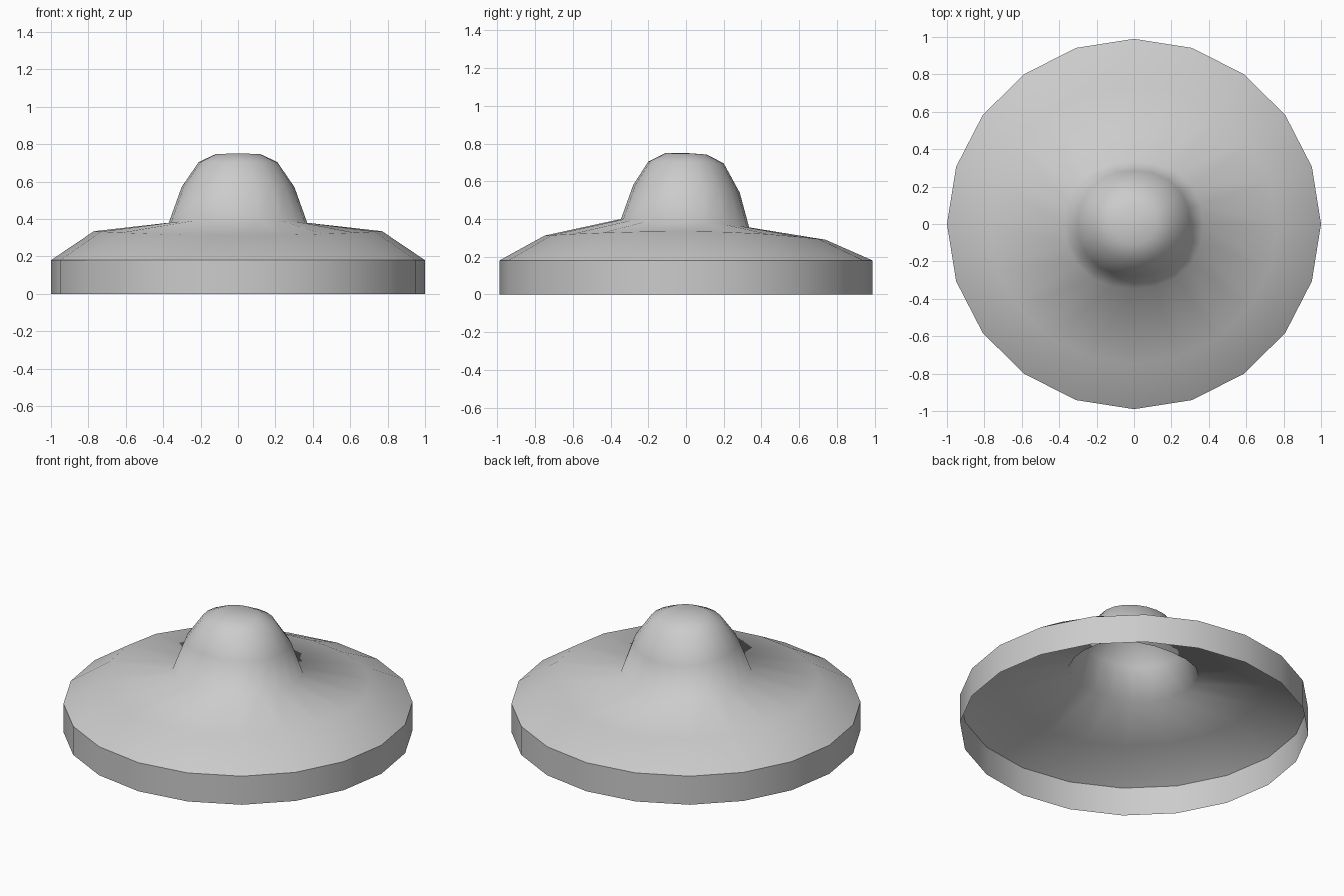
import bpy, bmesh
from math import cos, sin, pi

if "Cube" in bpy.data.objects:
    bpy.data.objects.remove(bpy.data.objects["Cube"])

SIDES = 20
Y_SCALE = 0.99


def skin(name, rings, close_top=None):
    """Bridge rings of points listed from bottom to top into an open shell."""
    bm = bmesh.new()
    loops = [[bm.verts.new(p) for p in ring] for ring in rings]
    for low, high in zip(loops, loops[1:]):
        for i in range(SIDES):
            j = (i + 1) % SIDES
            bm.faces.new((low[i], low[j], high[j], high[i]))
    if close_top:
        tip = bm.verts.new(close_top)
        for i in range(SIDES):
            bm.faces.new((loops[-1][i], loops[-1][(i + 1) % SIDES], tip))
    for f in bm.faces:
        f.smooth = True
    mesh = bpy.data.meshes.new(name)
    bm.to_mesh(mesh)
    bm.free()
    obj = bpy.data.objects.new(name, mesh)
    bpy.context.collection.objects.link(obj)
    return obj


def ring(rx, front_y, back_y, side_z, front_z, back_z, square=0.0):
    """Ring whose depth and height differ at the sides, front and back."""
    points = []
    for i in range(SIDES):
        a = 2 * pi * i / SIDES
        c, s = cos(a), sin(a)
        swell = 1 + square * sin(2 * a) ** 2
        ry, end_z = (front_y, front_z) if s < 0 else (back_y, back_z)
        points.append((rx * c * swell, ry * s * swell,
                       side_z + (end_z - side_z) * s * s))
    return points


# Vertical rim band, open underneath
edge = ring(1, Y_SCALE, Y_SCALE, 0.18, 0.18, 0.18)
skin("rim_band", [[(x, y, 0) for x, y, z in edge], edge])

# Sloping brim rising into the rounded central dome
skin("domed_cover", [
    edge,
    ring(0.77, 0.75, 0.74, 0.335, 0.312, 0.29),
    ring(0.37, 0.345, 0.335, 0.38, 0.40, 0.355, 0.04),
    ring(0.302, 0.28, 0.285, 0.57, 0.58, 0.54, 0.03),
    ring(0.21, 0.20, 0.20, 0.705, 0.705, 0.695),
    ring(0.12, 0.11, 0.11, 0.747, 0.75, 0.742),
], close_top=(0, 0, 0.75))
